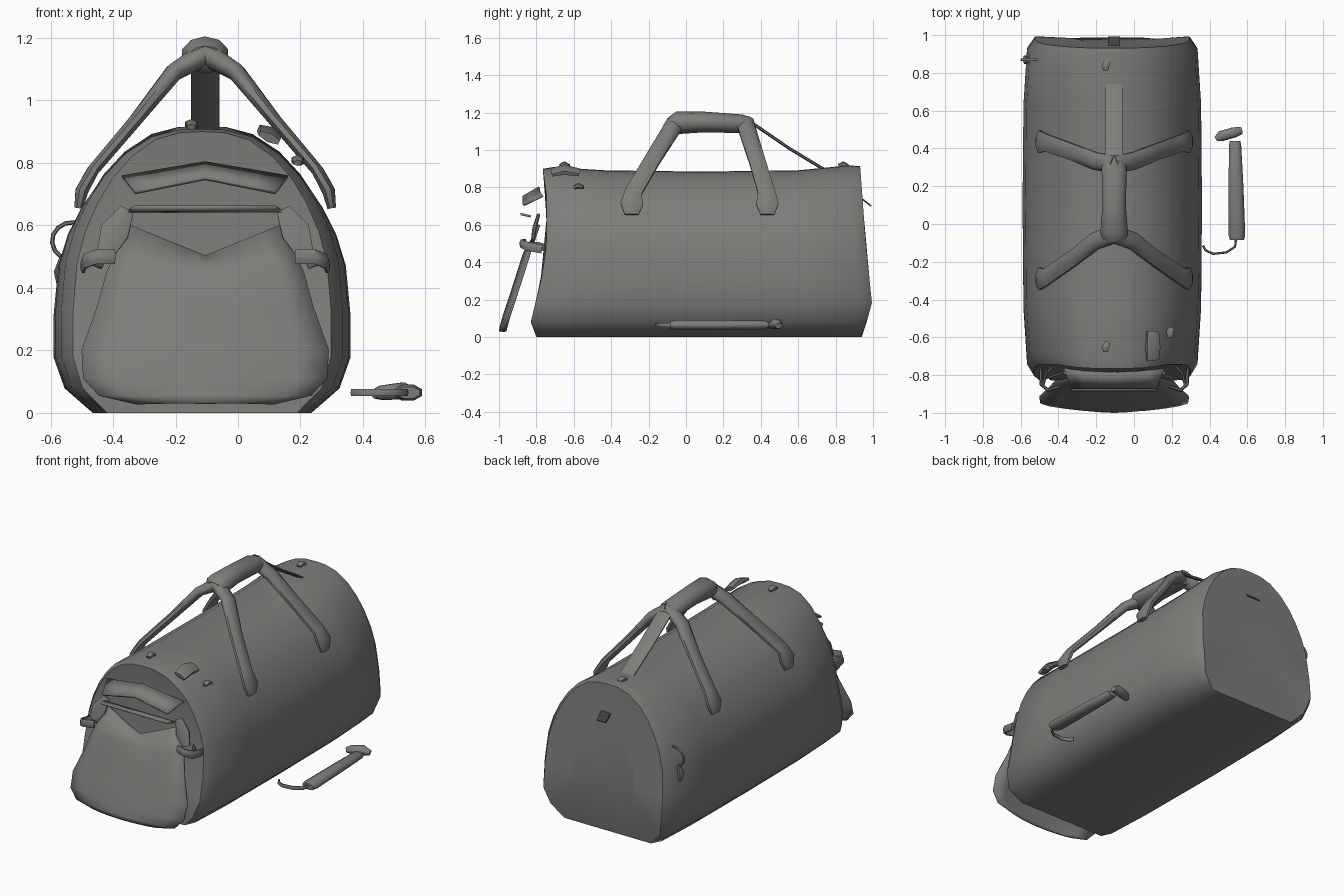
import bpy, math
from mathutils import Vector

cube = bpy.data.objects.get("Cube")
if cube:
    bpy.data.objects.remove(cube, do_unlink=True)

CX = -0.115  # centre line of the bag


def material(name, color):
    m = bpy.data.materials.new(name)
    m.use_nodes = True
    m.diffuse_color = (*color, 1)
    m.node_tree.nodes["Principled BSDF"].inputs["Base Color"].default_value = (*color, 1)
    return m


GREY = material("warm grey fabric", (0.21, 0.205, 0.195))
DARK = material("dark tab", (0.05, 0.05, 0.048))


def make(name, verts, faces, mat=GREY, angle=50):
    me = bpy.data.meshes.new(name)
    me.from_pydata([tuple(v) for v in verts], [], faces)
    me.materials.append(mat)
    ob = bpy.data.objects.new(name, me)
    bpy.context.collection.objects.link(ob)
    bpy.ops.object.select_all(action="DESELECT")
    bpy.context.view_layer.objects.active = ob
    ob.select_set(True)
    bpy.ops.object.mode_set(mode="EDIT")
    bpy.ops.mesh.select_all(action="SELECT")
    bpy.ops.mesh.normals_make_consistent(inside=False)
    bpy.ops.object.mode_set(mode="OBJECT")
    bpy.ops.object.shade_smooth_by_angle(angle=math.radians(angle))
    return ob


def loft(name, rings, mat=GREY, angle=50):
    n = len(rings[0])
    faces = [(r * n + i, r * n + (i + 1) % n, (r + 1) * n + (i + 1) % n, (r + 1) * n + i)
             for r in range(len(rings) - 1) for i in range(n)]
    faces += [tuple(range(n)), tuple(range((len(rings) - 1) * n, len(rings) * n))]
    return make(name, [v for ring in rings for v in ring], faces, mat, angle)


def band(name, path, sizes, side, sides=8, mat=GREY):
    """Sweep an oval of (width, thickness) along a path; width lies along side."""
    pts = [Vector(p) for p in path]
    if isinstance(sizes, tuple):
        sizes = [sizes] * len(pts)
    rings = []
    for i, p in enumerate(pts):
        t = (pts[min(i + 1, len(pts) - 1)] - pts[max(i - 1, 0)]).normalized()
        s = Vector(side)
        s = (s - t * s.dot(t)).normalized()
        nrm = t.cross(s)
        w, h = sizes[i]
        ring = []
        for k in range(sides):
            a = 2 * math.pi * (k + 0.5) / sides
            ring.append(p + s * math.cos(a) * w / 2 + nrm * math.sin(a) * h / 2)
        rings.append(ring)
    return loft(name, rings, mat, 60)


def sheet(name, rows, thickness=0.012):
    n = len(rows[0])
    faces = [(r * n + i, r * n + i + 1, (r + 1) * n + i + 1, (r + 1) * n + i)
             for r in range(len(rows) - 1) for i in range(n - 1)]
    ob = make(name, [v for row in rows for v in row], faces)
    mod = ob.modifiers.new("thickness", "SOLIDIFY")
    mod.thickness = thickness
    mod.offset = 0
    return ob


def lerp(table, z):
    for (z0, y0), (z1, y1) in zip(table, table[1:]):
        if z <= z1:
            return y0 + (y1 - y0) * (z - z0) / (z1 - z0)
    return table[-1][1]


# Bag body: one cross-section lofted between two curved ends
half = [(0.2, 0), (0.35, 0), (0.44, 0.08), (0.475, 0.18), (0.475, 0.32), (0.46, 0.48),
        (0.43, 0.58), (0.385, 0.67), (0.33, 0.75), (0.26, 0.82), (0.17, 0.875), (0.08, 0.897)]
section = half + [(0, 0.9)] + [(-x, z) for x, z in reversed(half)]
front_end = [(0, -0.80), (0.08, -0.83), (0.3, -0.775), (0.5, -0.745), (0.75, -0.745), (0.93, -0.77)]
back_end = [(0, 0.94), (0.17, 0.995), (0.52, 0.96), (0.93, 0.93)]
stations = [(0, 0.45, 0.45), (0, 0.87, 1.0), (0.035, 0.95, 1.01), (0.2, 0.99, 0.99), (0.5, 1, 0.983),
            (0.8, 0.99, 0.99), (0.965, 0.95, 1.02), (1, 0.86, 1.015), (1, 0.45, 0.45)]
rings = []
for t, sx, sz in stations:
    ring = []
    for x, z in section:
        zz = z * sz if sz > 0.9 else 0.45 + (z - 0.45) * sz
        f, b = lerp(front_end, zz), lerp(back_end, zz)
        ring.append((CX + x * sx, f + (b - f) * t, zz))
    rings.append(ring)
loft("bag_body", rings, angle=45)

# Front pocket flap hanging away from the end of the bag
rows = []
for i, (z, w, y) in enumerate([(0.6, 0.24, -0.815), (0.45, 0.315, -0.865), (0.34, 0.345, -0.90),
                               (0.2, 0.395, -0.945), (0.11, 0.39, -0.975), (0.055, 0.34, -0.99),
                               (0.03, 0.22, -0.994)]):
    row = []
    for k in range(-4, 5):
        u = k / 4
        dip = 0.1 * (1 - abs(u)) if i == 0 else 0
        row.append((-0.105 + u * w, y + 0.03 * u * u, z - dip))
    rows.append(row)
sheet("front_pocket_flap", rows)

# Raised strip above the pocket mouth
sheet("pocket_top_strip", [[(-0.35, -0.83, 0.645), (0.14, -0.83, 0.645)],
                           [(-0.33, -0.885, 0.658), (0.12, -0.885, 0.658)]], 0.012)

# Front grab handle, standing off the end panel
outer, inner = [], []
for k in range(-3, 4):
    u = k / 3
    lift = 0.045 * (1 - abs(u))
    outer.append((-0.105 + 0.265 * u, -0.765 - 0.02 * (1 - u * u), 0.755 + lift))
    inner.append((-0.105 + 0.225 * u, -0.87, 0.705 + lift))
sheet("front_grab_handle", [outer, inner])

# Pocket corner tabs and buckles on both sides
for s, label in ((1, "left"), (-1, "right")):
    def at(x, y, z):
        return (-0.105 + s * x, y, z)
    band("pocket_corner_" + label, [at(0.25, -0.79, 0.65), at(0.29, -0.81, 0.58), at(0.32, -0.82, 0.51)],
         [(0.05, 0.02), (0.1, 0.025), (0.06, 0.02)], (1, 0, 0))
    band("pocket_buckle_" + label, [at(0.29, -0.86, 0.5), at(0.35, -0.88, 0.5), at(0.385, -0.85, 0.485),
                                    at(0.39, -0.77, 0.47)], (0.05, 0.02), (0, 0, 1))
    band("buckle_strap_" + label, [at(0.33, -0.76, 0.48), at(0.36, -0.79, 0.49), at(0.375, -0.85, 0.49)],
         (0.04, 0.015), (0, 0, 1))

# Carry handle legs, four of them, meeting at the grip
for s, label in ((1, "left"), (-1, "right")):
    for y0, y1, end in ((-0.29, -0.055, "front"), (0.435, 0.315, "back")):
        dy = y1 - y0
        path = [(0.405, 0, 0.655), (0.395, 0, 0.71), (0.36, 0.04, 0.775), (0.22, 0.45, 0.94),
                (0.10, 0.85, 1.09), (0.0, 1, 1.15)]
        band("handle_leg_%s_%s" % (end, label),
             [(-0.105 + s * x, y0 + dy * f, z) for x, f, z in path],
             [(0.08, 0.03), (0.13, 0.045), (0.1, 0.04), (0.095, 0.045), (0.1, 0.06), (0.1, 0.08)],
             (0, 1, 0))

# Padded grip joining the legs
band("handle_grip", [(-0.105, -0.09, 1.14), (-0.105, -0.05, 1.145), (-0.105, 0.1, 1.15),
                     (-0.105, 0.3, 1.14), (-0.105, 0.345, 1.13)],
     [(0.11, 0.07), (0.155, 0.12), (0.13, 0.11), (0.14, 0.1), (0.1, 0.08)], (1, 0, 0), 10)

# Flat strap running from the grip to the back of the top
band("rear_top_strap", [(-0.105, 0.3, 1.165), (-0.105, 0.36, 1.14), (-0.105, 0.55, 1.01),
                        (-0.105, 0.74, 0.895)], (0.1, 0.018), (1, 0, 0), 8)

# Small studs, zip pull and tag on the top
for i, (x, y, z) in enumerate([(-0.15, -0.65, 0.915), (-0.15, 0.84, 0.915), (0.19, -0.575, 0.8)]):
    band("top_stud_%d" % (i + 1), [(x, y - 0.025, z), (x, y, z + 0.01), (x + 0.01, y + 0.025, z)],
         [(0.03, 0.02), (0.045, 0.03), (0.03, 0.02)], (1, 0, 0), 6)
band("top_tag", [(0.1, -0.72, 0.88), (0.1, -0.65, 0.895), (0.1, -0.57, 0.88)],
     [(0.08, 0.03), (0.09, 0.045), (0.075, 0.03)], (1, 0, -0.5), 6)

# Tab on the back end
band("back_tab", [(-0.105, 0.94, 0.74), (-0.105, 0.99, 0.7)], (0.09, 0.012), (1, 0, 0), 4, DARK)

# Cord loop and clip on the rear right edge
loop = []
for k in range(9):
    a = math.radians(60 + 200 * k / 8)
    loop.append((-0.53 + 0.065 * math.cos(a), 0.87, 0.55 + 0.06 * math.sin(a)))
band("side_cord_loop", loop, (0.014, 0.014), (0, 1, 0), 6)
band("side_cord_clip", [(-0.56, 0.87, 0.5), (-0.575, 0.87, 0.45), (-0.57, 0.87, 0.41)],
     [(0.03, 0.02), (0.05, 0.03), (0.03, 0.02)], (0, 1, 0), 6)

# Loose shoulder pad beside the bag, with its end buckle and strap
band("shoulder_pad", [(0.545, -0.085, 0.065), (0.545, -0.06, 0.065), (0.54, 0.2, 0.065),
                      (0.535, 0.42, 0.065), (0.535, 0.44, 0.065)],
     [(0.08, 0.04), (0.095, 0.055), (0.085, 0.055), (0.07, 0.05), (0.06, 0.03)], (1, 0, 0))
band("shoulder_buckle", [(0.435, 0.45, 0.06), (0.46, 0.465, 0.065), (0.53, 0.485, 0.07), (0.57, 0.495, 0.06)],
     [(0.03, 0.03), (0.06, 0.05), (0.06, 0.06), (0.04, 0.03)], (0, 1, 0))
band("shoulder_strap_end", [(0.54, -0.08, 0.065), (0.535, -0.12, 0.065), (0.49, -0.15, 0.065),
                            (0.42, -0.158, 0.065), (0.38, -0.14, 0.065), (0.365, -0.115, 0.065)],
     (0.025, 0.012), (0, 0, 1), 6)
